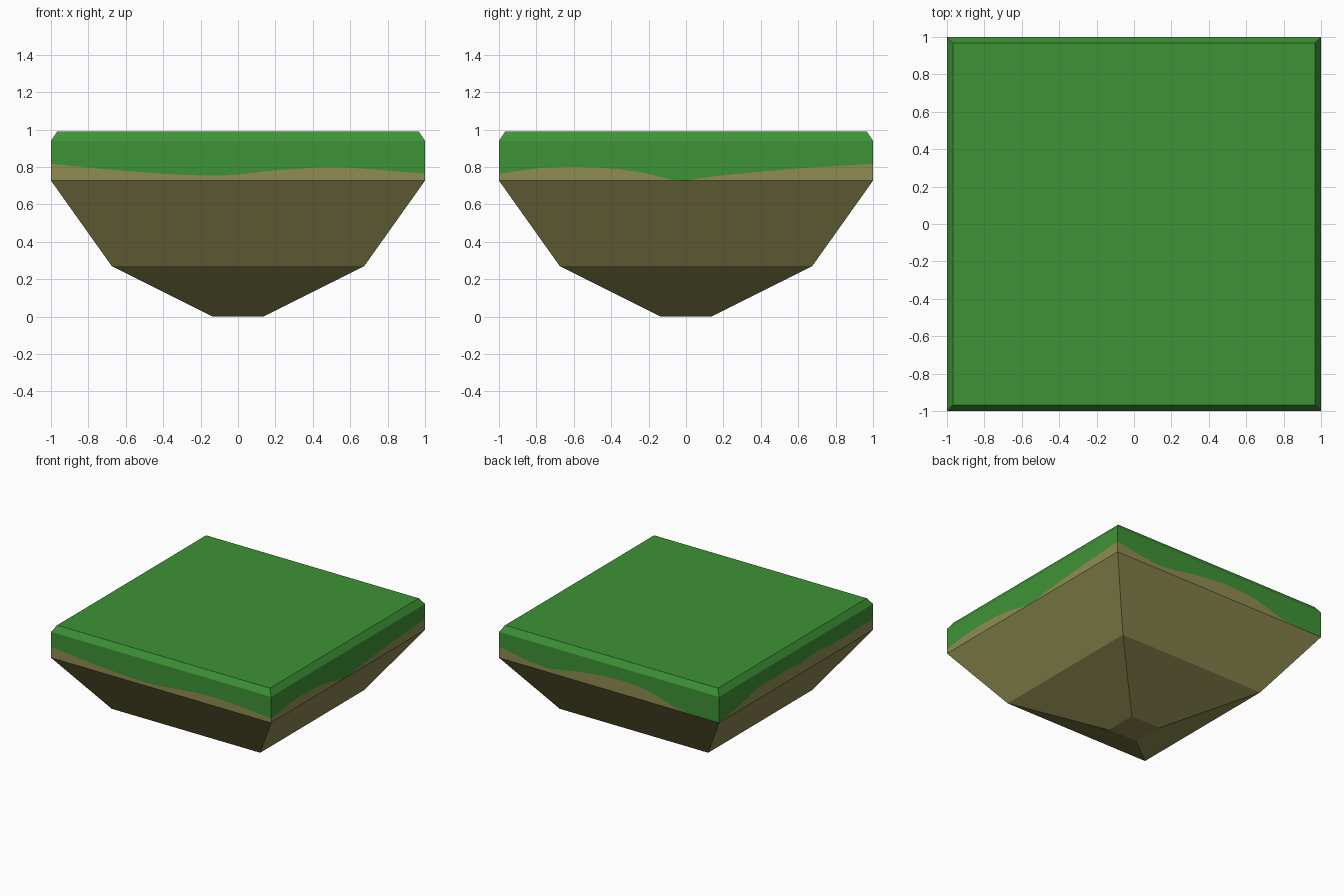
import bpy, bmesh

if "Cube" in bpy.data.objects:
    bpy.data.objects.remove(bpy.data.objects["Cube"])

def material(name, rgb):
    m = bpy.data.materials.new(name)
    m.diffuse_color = (*rgb, 1)
    m.use_nodes = True
    m.node_tree.nodes["Principled BSDF"].inputs["Base Color"].default_value = m.diffuse_color
    return m

grass_green = material("grass green", (0.048, 0.292, 0.037))
soil_tan = material("soil tan", (0.279, 0.262, 0.084))

RIM_Z, WALL_TOP = 0.727, 0.94

# Height of the soil edge above the rim along each side: (fraction, height)
EDGES = [
    [(0, .09), (.22, .048), (.45, .027), (.6, .055), (.77, .07), (1, .037)],             # front
    [(0, .037), (.12, .068), (.28, .068), (.39, .04), (.46, .005), (.5, 0), (.55, .017),
     (.75, .057), (1, .09)],                                                            # right
    [(0, .09), (.14, .045), (.23, .035), (.34, .07), (.46, .10), (.57, .11),
     (.69, .085), (.78, .03), (.88, 0), (1, 0)],                                        # back
    [(0, 0), (.1, .03), (.17, .055), (.27, .10), (.37, .09), (.43, .102), (.53, .085),
     (.63, .10), (.73, .085), (.86, .085), (1, .09)],                                   # left
]
CORNERS = [(-1, -1), (1, -1), (1, 1), (-1, 1)]

def edge_height(pts, t):
    # smooth curve through the points, flat-limited at the ends
    n = len(pts)
    def slope(i):
        a, b = pts[max(i - 1, 0)], pts[min(i + 1, n - 1)]
        return (b[1] - a[1]) / (b[0] - a[0])
    for i in range(n - 1):
        (t0, h0), (t1, h1) = pts[i], pts[i + 1]
        if t <= t1:
            d = t1 - t0
            s = (t - t0) / d
            h = ((2*s**3 - 3*s**2 + 1) * h0 + (s**3 - 2*s**2 + s) * d * slope(i)
                 + (3*s**2 - 2*s**3) * h1 + (s**3 - s**2) * d * slope(i + 1))
            return max(h, 0)
    return pts[-1][1]

# Perimeter points with the wavy height
STEPS = 28
perimeter = []
for k in range(4):
    (ax, ay), (bx, by) = CORNERS[k], CORNERS[(k + 1) % 4]
    for j in range(STEPS):
        t = j / STEPS
        perimeter.append((ax + (bx - ax) * t, ay + (by - ay) * t, edge_height(EDGES[k], t)))

def square(bm, half, z):
    return [bm.verts.new((x * half, y * half, z)) for x, y in CORNERS]

def bridge(bm, low, high):
    n = len(low)
    for i in range(n):
        j = (i + 1) % n
        bm.faces.new((low[i], low[j], high[j], high[i]))

def side_fill(bm, ring, corners, up):
    # one flat face per side between a dense ring and a plain square
    for k in range(4):
        run = [ring[(k * STEPS + j) % len(ring)] for j in range(STEPS + 1)]
        f = run + [corners[(k + 1) % 4], corners[k]]
        bm.faces.new(f if up else f[::-1])

def finish(bm, name, mat):
    bmesh.ops.remove_doubles(bm, verts=bm.verts, dist=0.0002)
    bm.normal_update()
    me = bpy.data.meshes.new(name)
    bm.to_mesh(me)
    bm.free()
    me.materials.append(mat)
    ob = bpy.data.objects.new(name, me)
    bpy.context.collection.objects.link(ob)

# Soil: tapered underside plus the exposed strip below the grass
bm = bmesh.new()
tip, waist = square(bm, 0.135, 0), square(bm, 0.675, 0.27)
bm.faces.new(tip[::-1])
bridge(bm, tip, waist)
rim = [bm.verts.new((x, y, RIM_Z)) for x, y, h in perimeter]
side_fill(bm, rim, waist, False)
bridge(bm, rim, [bm.verts.new((x, y, RIM_Z + h)) for x, y, h in perimeter])
finish(bm, "soil_base", soil_tan)

# Grass: wavy skirt, chamfered rim and flat top
bm = bmesh.new()
skirt = [bm.verts.new((x, y, RIM_Z + h)) for x, y, h in perimeter]
wall = [bm.verts.new((x, y, WALL_TOP)) for x, y, h in perimeter]
bridge(bm, skirt, wall)
top = square(bm, 0.967, 0.99)
side_fill(bm, wall, top, True)
bm.faces.new(top)
finish(bm, "grass_top", grass_green)
